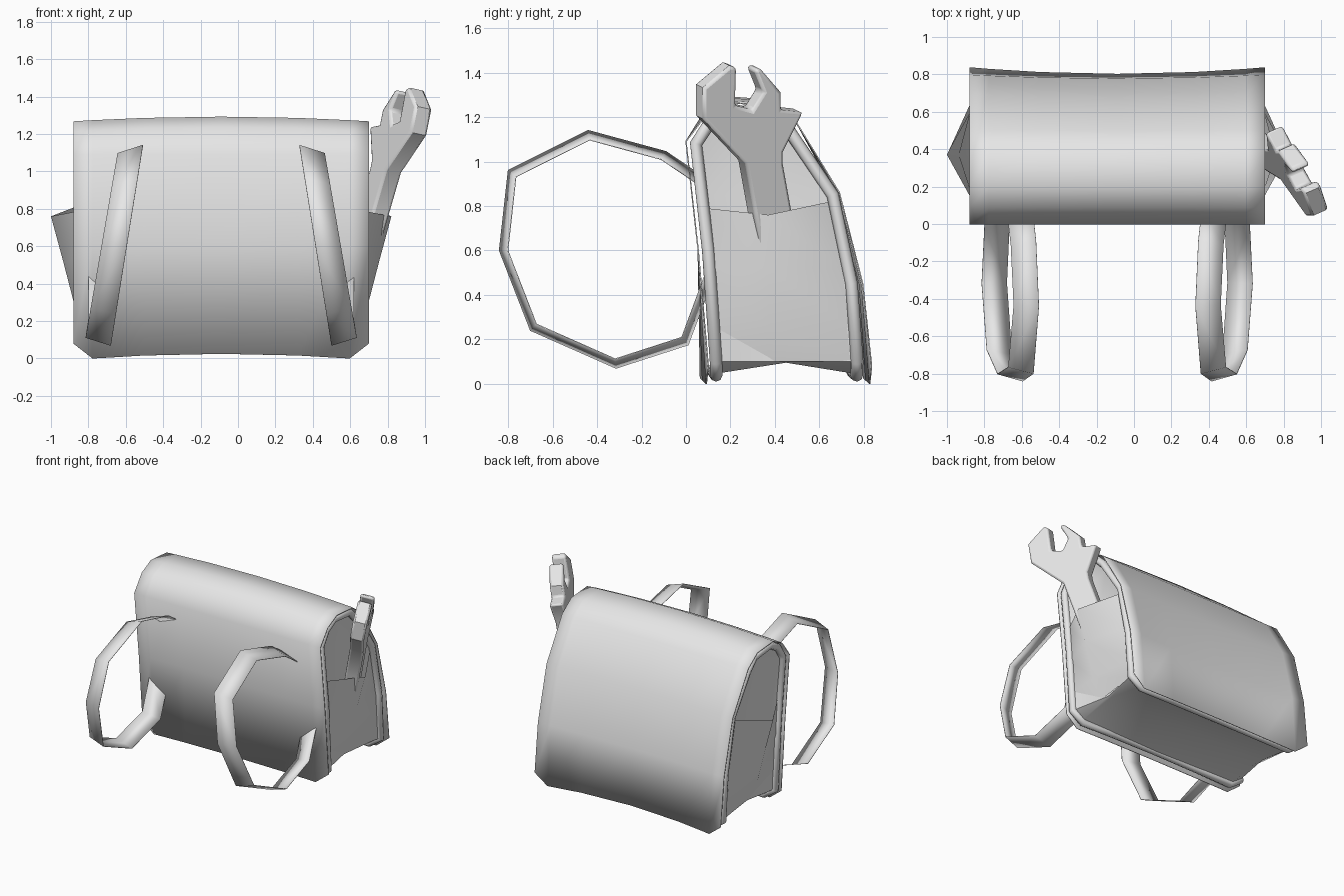
import bpy
import bmesh
from mathutils import Vector

cube = bpy.data.objects.get("Cube")
if cube:
    bpy.data.objects.remove(cube, do_unlink=True)

CX = -0.09      # middle of the bag
HALF = 0.79     # half width of the bag

grey = bpy.data.materials.new("light_grey")
grey.use_nodes = True
grey.diffuse_color = (0.8, 0.8, 0.8, 1)
grey.node_tree.nodes["Principled BSDF"].inputs["Base Color"].default_value = (0.8, 0.8, 0.8, 1)


def link(name, data):
    data.materials.append(grey)
    ob = bpy.data.objects.new(name, data)
    bpy.context.collection.objects.link(ob)
    return ob


def smooth(ob, degrees):
    bpy.ops.object.select_all(action='DESELECT')
    bpy.context.view_layer.objects.active = ob
    ob.select_set(True)
    bpy.ops.object.shade_smooth_by_angle(angle=degrees * 3.14159 / 180)


def sheet(name, rows, degrees=60, thickness=0.0):
    """Skin a grid of points, row by row."""
    bm = bmesh.new()
    grid = [[bm.verts.new(p) for p in row] for row in rows]
    for a, b in zip(grid, grid[1:]):
        for i in range(len(a) - 1):
            bm.faces.new((a[i], a[i + 1], b[i + 1], b[i]))
    bmesh.ops.recalc_face_normals(bm, faces=bm.faces)
    me = bpy.data.meshes.new(name)
    bm.to_mesh(me)
    bm.free()
    ob = link(name, me)
    smooth(ob, degrees)
    if thickness:
        mod = ob.modifiers.new("thickness", 'SOLIDIFY')
        mod.thickness = thickness
        mod.offset = 0
    return ob


# Outer cover: back panel, top and flap in one bowed sheet
cover = [(0.10, 0), (0.055, 0.6), (0.0, 1.09), (0.09, 1.21), (0.2, 1.265),
         (0.39, 1.25), (0.5, 1.17), (0.69, 0.86), (0.795, 0.45), (0.835, 0)]
rows = []
for u in (-1, -0.87, -0.52, 0, 0.52, 0.87, 1):
    bow = 1 - u * u
    row = []
    for y, z in cover:
        if z == 0:
            z = 0.08 if abs(u) == 1 else 0.033 * bow - 0.008
            y -= 0.035 * bow
        elif z > 1.2:
            z += 0.025 * bow
        elif y > 0.6:
            y -= 0.02 * bow
        row.append((CX + HALF * u, y, z))
    rows.append(row)
sheet("cover", rows, 80, 0.006)

# Piping: closed round cord just inside the cover edge
edge = [(0.135, 0.1), (0.1, 0.6), (0.045, 1.08), (0.11, 1.18), (0.2, 1.23),
        (0.39, 1.21), (0.47, 1.13), (0.66, 0.85), (0.745, 0.45), (0.77, 0.1)]
end = HALF - 0.03
loop = [(CX + end, y, z) for y, z in edge]
loop += [(CX + u * end, 0.775 - 0.03 * (1 - u * u), 0.03 + 0.03 * (1 - u * u))
         for u in (0.88, 0.5, 0, -0.5, -0.88)]
loop += [(CX - end, y, z) for y, z in reversed(edge)]
loop += [(CX + u * end, 0.14 - 0.02 * (1 - u * u), 0.03 + 0.03 * (1 - u * u))
         for u in (-0.88, -0.5, 0, 0.5, 0.88)]
cord = bpy.data.curves.new("piping", 'CURVE')
cord.dimensions = '3D'
cord.bevel_depth = 0.028
cord.bevel_resolution = 2
spline = cord.splines.new('POLY')
spline.points.add(len(loop) - 1)
for pt, co in zip(spline.points, loop):
    pt.co = (*co, 1)
spline.use_cyclic_u = True
spline.use_smooth = True
link("piping", cord)

# Gusset: both sides and the bottom, pinched inward along its middle
levels = [(1.21, 0.15, 0.4), (1.08, 0.05, 0.5), (0.85, 0.07, 0.65),
          (0.45, 0.11, 0.73), (0.1, 0.135, 0.76)]


def gusset_side(s):
    return [[(CX + s * 0.76, f, z), (CX + s * 0.7, (f + b) / 2, z),
             (CX + s * 0.76, b, z)] for z, f, b in levels]


bottom = [[(CX + u, 0.13, 0.045), (CX + u, 0.45, 0.095), (CX + u, 0.76, 0.045)]
          for u in (-0.68, 0, 0.68)]
sheet("gusset", gusset_side(-1) + bottom + gusset_side(1)[::-1], 50)

# Side pockets: open at the top, bulging outward
for s, side in ((1, "left"), (-1, "right")):
    rows = []
    for z, f, b, out, dip in ((0.8, 0.09, 0.65, 0.91, 0.04), (0.52, 0.1, 0.71, 0.845, 0),
                              (0.25, 0.12, 0.74, 0.775, 0), (0.1, 0.135, 0.76, 0.705, 0)):
        rows.append([(CX + s * 0.755, f, z - dip / 4), (CX + s * out, 0.37, z - dip),
                     (CX + s * 0.755, b, z + dip / 2)])
    sheet(side + "_pocket", rows, 50)

# Shoulder straps: conical open ribbons
strap = [(0.08, 0.93), (-0.09, 1.045), (-0.44, 1.14), (-0.8, 0.96), (-0.84, 0.6),
         (-0.7, 0.24), (-0.315, 0.07), (0.01, 0.175), (0.12, 0.47)]
hub = Vector((-0.36, 0.6))
for s, side in ((1, "left"), (-1, "right")):
    rows = []
    for i, p in enumerate(strap):
        outer = Vector(p)
        inner = hub + (outer - hub) * 0.92
        x = 0.42 + 0.16 * (1.13 - outer.y)
        if i >= 7:
            x = 0.575
        rows.append([(CX + s * x, outer.x, outer.y),
                     (CX + s * (x + 0.135), inner.x, inner.y)])
    sheet(side + "_strap", rows, 20, 0.004)

# Wrench: one flat outline, leaning out of the left pocket
outline = [(0.34, 0.5), (0.29, 0.78), (0.25, 1.0), (0.06, 1.2), (0.06, 1.34),
           (0.18, 1.44), (0.21, 1.43), (0.205, 1.26), (0.28, 1.24), (0.33, 1.32),
           (0.29, 1.42), (0.315, 1.43), (0.41, 1.32), (0.41, 1.24), (0.51, 1.23),
           (0.42, 1.05), (0.42, 1.0), (0.46, 0.78), (0.49, 0.5)]
bm = bmesh.new()
lean = Vector((0.045, 0.02, -0.01))
middle = [Vector((0.75 - 0.5 * (y - 0.5) + 0.2 * (z - 1.22), y, z)) for y, z in outline]
face = bm.faces.new([bm.verts.new(p - lean) for p in middle])
ext = bmesh.ops.extrude_face_region(bm, geom=[face])
bmesh.ops.translate(bm, verts=[v for v in ext["geom"] if isinstance(v, bmesh.types.BMVert)],
                    vec=lean * 2)
bmesh.ops.recalc_face_normals(bm, faces=bm.faces)
me = bpy.data.meshes.new("wrench")
bm.to_mesh(me)
bm.free()
wrench = link("wrench", me)
bevel = wrench.modifiers.new("rounded", 'BEVEL')
bevel.width = 0.022
bevel.segments = 2
bevel.limit_method = 'ANGLE'
bevel.angle_limit = 1.0
smooth(wrench, 40)
